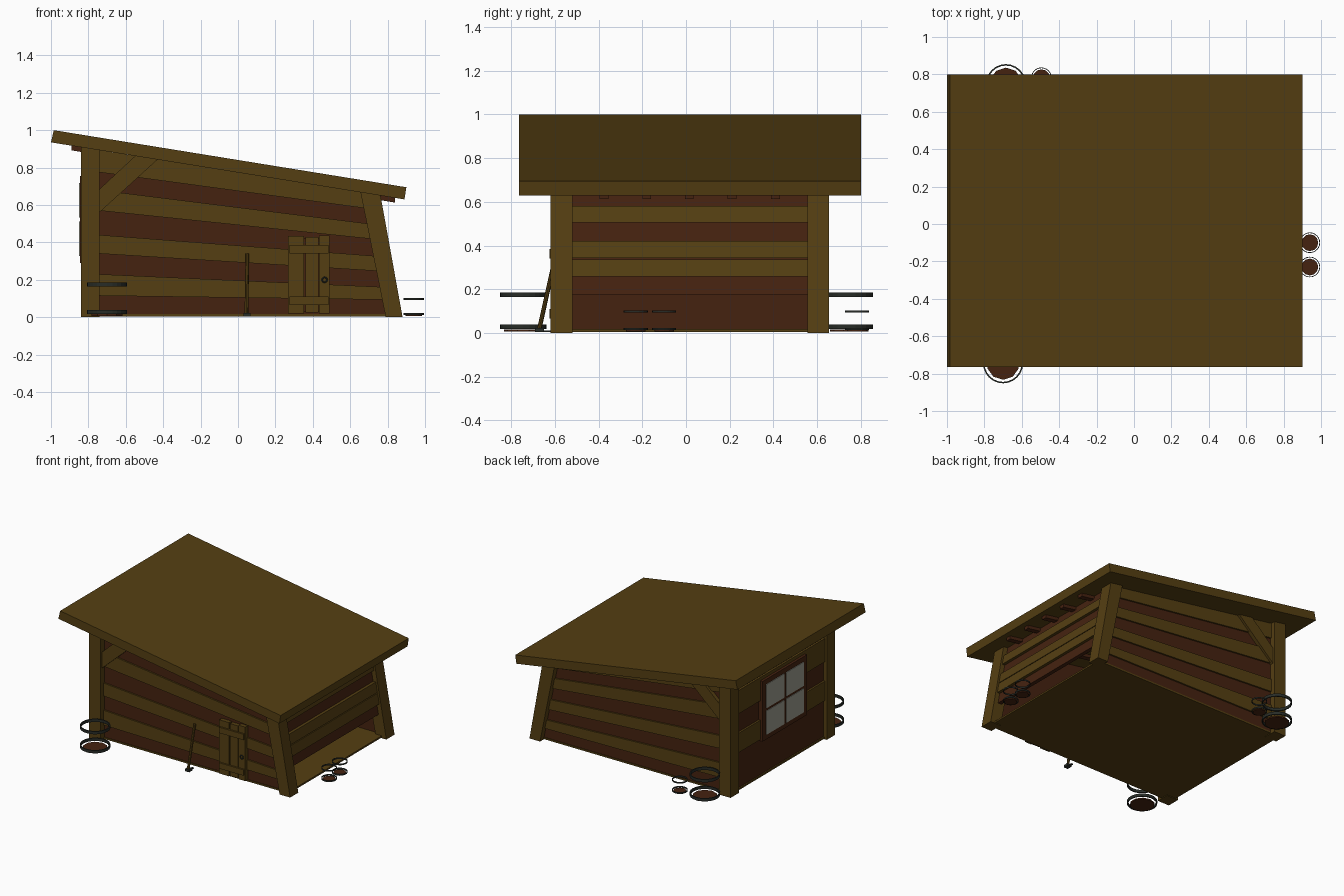
import bpy, bmesh, math
from mathutils import Vector

cube = bpy.data.objects.get("Cube")
if cube:
    bpy.data.objects.remove(cube)


def material(name, rgb):
    m = bpy.data.materials.new(name)
    m.use_nodes = True
    m.diffuse_color = (*rgb, 1)
    m.node_tree.nodes["Principled BSDF"].inputs["Base Color"].default_value = (*rgb, 1)
    return m


LIGHT = material("light_wood", (0.09, 0.049, 0.006))
DARK = material("dark_wood", (0.06, 0.016, 0.005))
IRON = material("dark_iron", (0.021, 0.025, 0.02))
GLASS = material("pale_glass", (0.33, 0.33, 0.27))


def finish(name, bm, mat):
    bmesh.ops.recalc_face_normals(bm, faces=bm.faces)
    me = bpy.data.meshes.new(name)
    bm.to_mesh(me)
    bm.free()
    me.materials.append(mat)
    ob = bpy.data.objects.new(name, me)
    bpy.context.collection.objects.link(ob)
    return ob


def prism(name, profile, y0, y1, mat):
    """Extrude an x-z profile along y."""
    bm = bmesh.new()
    face = bm.faces.new([bm.verts.new((x, y0, z)) for x, z in profile])
    ext = bmesh.ops.extrude_face_region(bm, geom=[face])["geom"]
    bmesh.ops.translate(bm, vec=(0, y1 - y0, 0),
                        verts=[v for v in ext if isinstance(v, bmesh.types.BMVert)])
    return finish(name, bm, mat)


def box(name, x0, x1, y0, y1, z0, z1, mat):
    return prism(name, [(x0, z0), (x1, z0), (x1, z1), (x0, z1)], y0, y1, mat)


def disk(name, x, y, z, r, h, sides, mat):
    bm = bmesh.new()
    bmesh.ops.create_cone(bm, cap_ends=True, segments=sides, radius1=r, radius2=r, depth=h)
    bmesh.ops.translate(bm, vec=(x, y, z), verts=bm.verts)
    return finish(name, bm, mat)


def hoop(name, x, y, z, r, h, thick):
    bm = bmesh.new()
    bmesh.ops.create_cone(bm, cap_ends=False, segments=24, radius1=r, radius2=r, depth=h)
    bmesh.ops.translate(bm, vec=(x, y, z), verts=bm.verts)
    ob = finish(name, bm, IRON)
    mod = ob.modifiers.new("thickness", "SOLIDIFY")
    mod.thickness = thick
    return ob


def rod(name, a, b, r, mat):
    a, b = Vector(a), Vector(b)
    bm = bmesh.new()
    bmesh.ops.create_cone(bm, cap_ends=True, segments=8, radius1=r, radius2=r, depth=(b - a).length)
    ob = finish(name, bm, mat)
    ob.location = (a + b) / 2
    ob.rotation_euler = (b - a).to_track_quat("Z", "Y").to_euler()
    return ob


def under(x):
    """Height of the roof underside."""
    return 0.935 - 0.1614 * (x + 1)


def lean(z, offset=0.0):
    """Face of the leaning end wall."""
    return 0.845 + offset - 0.185 * z


# Roof slab and rafters
prism("roof", [(-1, 0.935), (0.89, 0.63), (0.9, 0.695), (-0.985, 1.0)], -0.765, 0.8, LIGHT)
for y in (-0.375, -0.18, 0.015, 0.21, 0.41):
    prism("rafter", [(-0.89, under(-0.89) - 0.025), (0.84, under(0.84) - 0.025),
                     (0.84, under(0.84)), (-0.89, under(-0.89))], y - 0.02, y + 0.02, DARK)

# Floor
box("floor", -0.82, 0.84, -0.58, 0.615, 0.005, 0.018, LIGHT)

# Corner posts
for side, y in (("front", -0.62), ("back", 0.555)):
    prism(side + "_upright_post", [(-0.84, 0), (-0.74, 0), (-0.74, under(-0.74)),
                                   (-0.84, under(-0.84))], y, y + 0.1, LIGHT)
    prism(side + "_leaning_post", [(0.79, 0), (0.88, 0), (0.762, under(0.762)),
                                   (0.655, under(0.655))], y, y + 0.1, LIGHT)

# Long walls: dark boarding with raised light planks fanning out to the tall end
TALL = (0.115, 0.23, 0.34, 0.44, 0.57, 0.68, 0.775, 0.893)
SHORT = (0.095, 0.165, 0.25, 0.33, 0.42, 0.50, 0.58, 0.661)
XL = -0.78


def seam(i):
    """Left and right end points of a board seam."""
    slope = (SHORT[i] - TALL[i]) / 1.44
    xr = 0.82 - 0.185 * SHORT[i]
    return (XL, TALL[i] + slope * (XL + 0.74)), (xr, TALL[i] + slope * (xr + 0.74))


for side, wall, s in (("front", -0.575, -1), ("back", 0.61, 1)):
    top_l, top_r = seam(7)
    prism(side + "_wall", [(XL, 0.006), (0.82, 0.006), top_r, top_l], wall - s * 0.03, wall, DARK)
    for i in (0, 2, 4, 6):
        (a, b), (c, d) = seam(i), seam(i + 1)
        prism(side + "_plank", [a, b, d, c], wall - s * 0.005, wall + s * 0.012, LIGHT)
    prism(side + "_brace", [(-0.75, 0.552), (-0.43, under(-0.43)), (-0.55, under(-0.55)),
                            (-0.75, 0.676)], wall, wall + s * 0.03, LIGHT)

# Leaning end wall, open at the bottom
prism("end_wall", [(lean(0.175, -0.03), 0.175), (lean(0.175), 0.175),
                   (lean(0.66), under(0.72)), (lean(0.66, -0.03), under(0.69))],
      -0.53, 0.565, DARK)
for z0, z1 in ((0.505, 0.58), (0.343, 0.42), (0.258, 0.337)):
    prism("end_plank", [(lean(z0), z0), (lean(z0, 0.022), z0), (lean(z1, 0.022), z1),
                        (lean(z1), z1)], -0.53, 0.565, LIGHT)

# Tall end wall with window
box("tall_wall", -0.81, -0.78, -0.53, 0.565, 0.006, 0.895, DARK)
for z0, z1 in ((0.3, 0.45), (0.6, 0.78)):
    box("tall_plank", -0.825, -0.80, -0.53, 0.565, z0, z1, LIGHT)
box("window_frame", -0.845, -0.80, -0.27, 0.27, 0.29, 0.755, DARK)
for y in (-0.12, 0.12):
    for z in (0.42, 0.625):
        box("window_pane", -0.85, -0.844, y - 0.108, y + 0.108, z - 0.092, z + 0.092, GLASS)

# Door: uneven boards, two cross bars, dark gap and ring handle
box("door_gap", 0.28, 0.48, -0.598, -0.57, 0.03, 0.42, DARK)
for x0, x1, z0, z1 in ((0.268, 0.352, 0.02, 0.435), (0.36, 0.43, 0.025, 0.43),
                       (0.433, 0.49, 0.02, 0.437)):
    box("door_board", x0, x1, -0.612, -0.58, z0, z1, LIGHT)
for z in (0.065, 0.34):
    box("door_bar", 0.275, 0.483, -0.625, -0.61, z, z + 0.045, LIGHT)
bpy.ops.mesh.primitive_torus_add(location=(0.463, -0.617, 0.2), rotation=(math.pi / 2, 0, 0),
                                 major_radius=0.013, minor_radius=0.004,
                                 major_segments=12, minor_segments=6)
handle = bpy.context.object
handle.name = "door_handle"
handle.data.materials.append(IRON)

# Leaning tool
rod("tool_shaft", (0.045, -0.672, 0.015), (0.05, -0.6, 0.34), 0.01, LIGHT)
box("tool_head", 0.03, 0.066, -0.69, -0.65, 0.004, 0.022, IRON)
box("tool_blade", 0.04, 0.056, -0.66, -0.62, 0.004, 0.012, IRON)

# Barrels and buckets: iron hoops over a wooden base
for x, y in ((-0.7, -0.745), (-0.685, 0.748)):
    disk("barrel_base", x, y, 0.011, 0.088, 0.01, 10, DARK)
    for z in (0.028, 0.175):
        hoop("barrel_hoop", x, y, z, 0.107, 0.022, 0.008)
for x, y in ((-0.495, 0.782), (0.94, -0.1), (0.94, -0.23)):
    disk("bucket_base", x, y, 0.011, 0.045, 0.008, 12, DARK)
    for z in (0.018, 0.098):
        hoop("bucket_hoop", x, y, z, 0.055, 0.011, 0.004)
